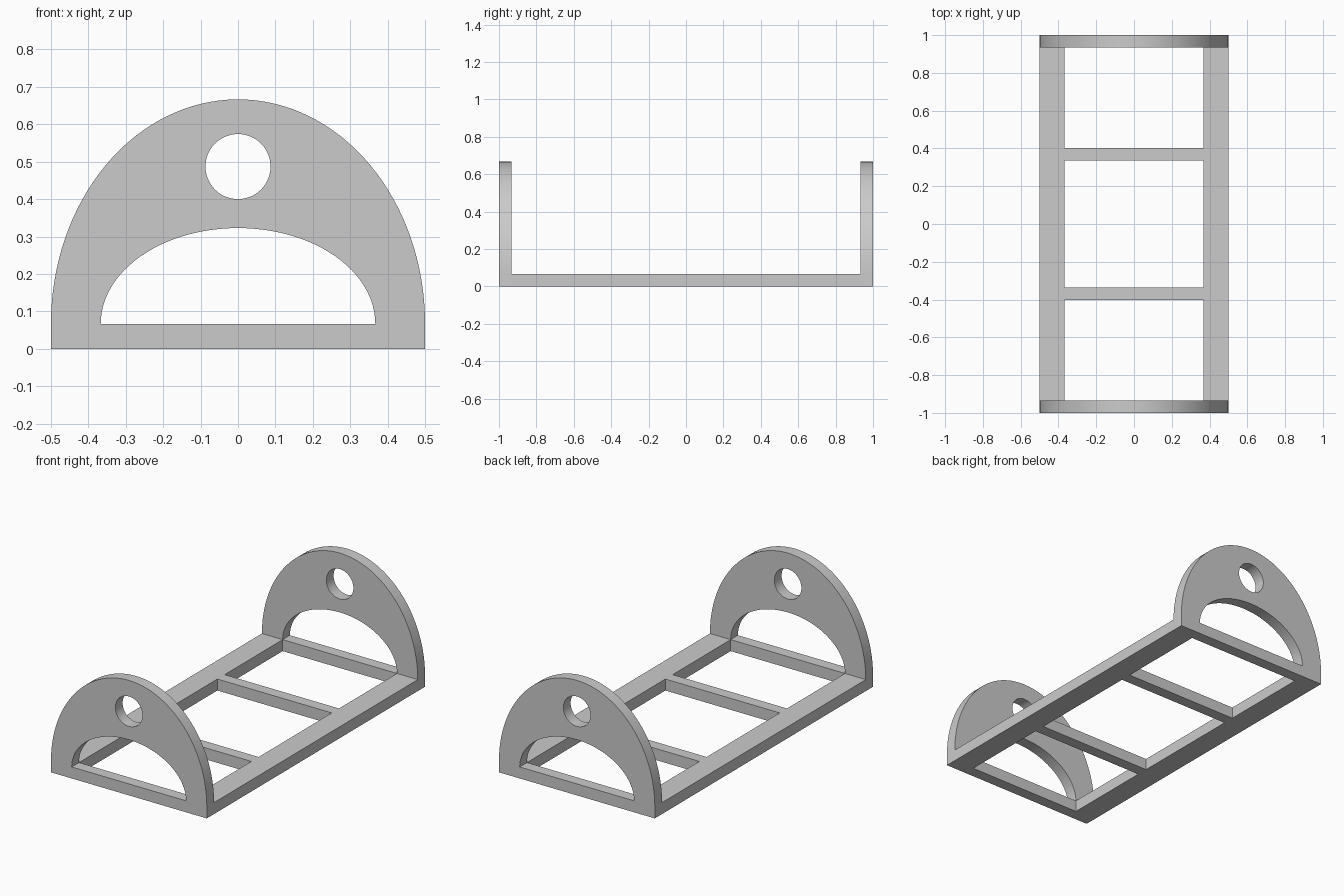
import bpy
import bmesh
import math

default = bpy.data.objects.get("Cube")
if default:
    bpy.data.objects.remove(default, do_unlink=True)

T = 1 / 15            # board thickness
HALF_W = 0.5          # half the overall width
HALF_L = 1.0          # half the overall length
INNER = 0.367         # half the clear width between the rails

grey = bpy.data.materials.new("light grey")
grey.use_nodes = True
COLOUR = (0.6, 0.6, 0.6, 1)
grey.diffuse_color = COLOUR
grey.node_tree.nodes["Principled BSDF"].inputs["Base Color"].default_value = COLOUR


def finish(name, bm):
    """Turn a bmesh into a shaded, coloured object."""
    bmesh.ops.recalc_face_normals(bm, faces=bm.faces[:])
    mesh = bpy.data.meshes.new(name)
    bm.to_mesh(mesh)
    bm.free()
    mesh.materials.append(grey)
    mesh.shade_smooth()
    mesh.set_sharp_from_angle(angle=math.radians(30))
    obj = bpy.data.objects.new(name, mesh)
    bpy.context.collection.objects.link(obj)
    return obj


def box(name, x0, x1, y0, y1, z0, z1):
    bm = bmesh.new()
    bmesh.ops.create_cube(bm, size=1)
    bmesh.ops.scale(bm, vec=(x1 - x0, y1 - y0, z1 - z0), verts=bm.verts)
    bmesh.ops.translate(
        bm, vec=((x0 + x1) / 2, (y0 + y1) / 2, (z0 + z1) / 2), verts=bm.verts)
    return finish(name, bm)


def arc(rx, rz, cz, sweep, steps):
    """Points (x, z) along an ellipse, starting on the +x side."""
    return [(rx * math.cos(sweep * i / steps), cz + rz * math.sin(sweep * i / steps))
            for i in range(steps + 1)]


def end_panel(name, y0):
    """Arched board with a half-oval opening and a round hand hole."""
    outer = arc(HALF_W, 0.6, T, math.pi, 64) + [(-HALF_W, 0), (HALF_W, 0)]
    opening = arc(INNER, 0.256, T, math.pi, 48)
    hand_hole = arc(0.087, 0.087, 0.487, 2 * math.pi, 48)[:-1]
    bm = bmesh.new()
    edges = []
    for loop in (outer, opening, hand_hole):
        verts = [bm.verts.new((x, y0, z)) for x, z in loop]
        edges += [bm.edges.new((v, verts[i - 1])) for i, v in enumerate(verts)]
    bmesh.ops.triangle_fill(bm, edges=edges, use_beauty=True, normal=(0, -1, 0))
    region = bmesh.ops.extrude_face_region(bm, geom=bm.faces[:])
    moved = [g for g in region["geom"] if isinstance(g, bmesh.types.BMVert)]
    bmesh.ops.translate(bm, vec=(0, T, 0), verts=moved)
    return finish(name, bm)


# Arched end panels
end_panel("front_panel", -HALF_L)
end_panel("back_panel", HALF_L - T)

# Long side rails
for name, side in (("left_rail", 1), ("right_rail", -1)):
    a, b = sorted((side * INNER, side * HALF_W))
    box(name, a, b, -HALF_L + T, HALF_L - T, 0, T)

# Cross bars between the rails
for name, side in (("front_crossbar", -1), ("back_crossbar", 1)):
    a, b = sorted((side * 0.335, side * (0.335 + T)))
    box(name, -INNER, INNER, a, b, 0, T)
